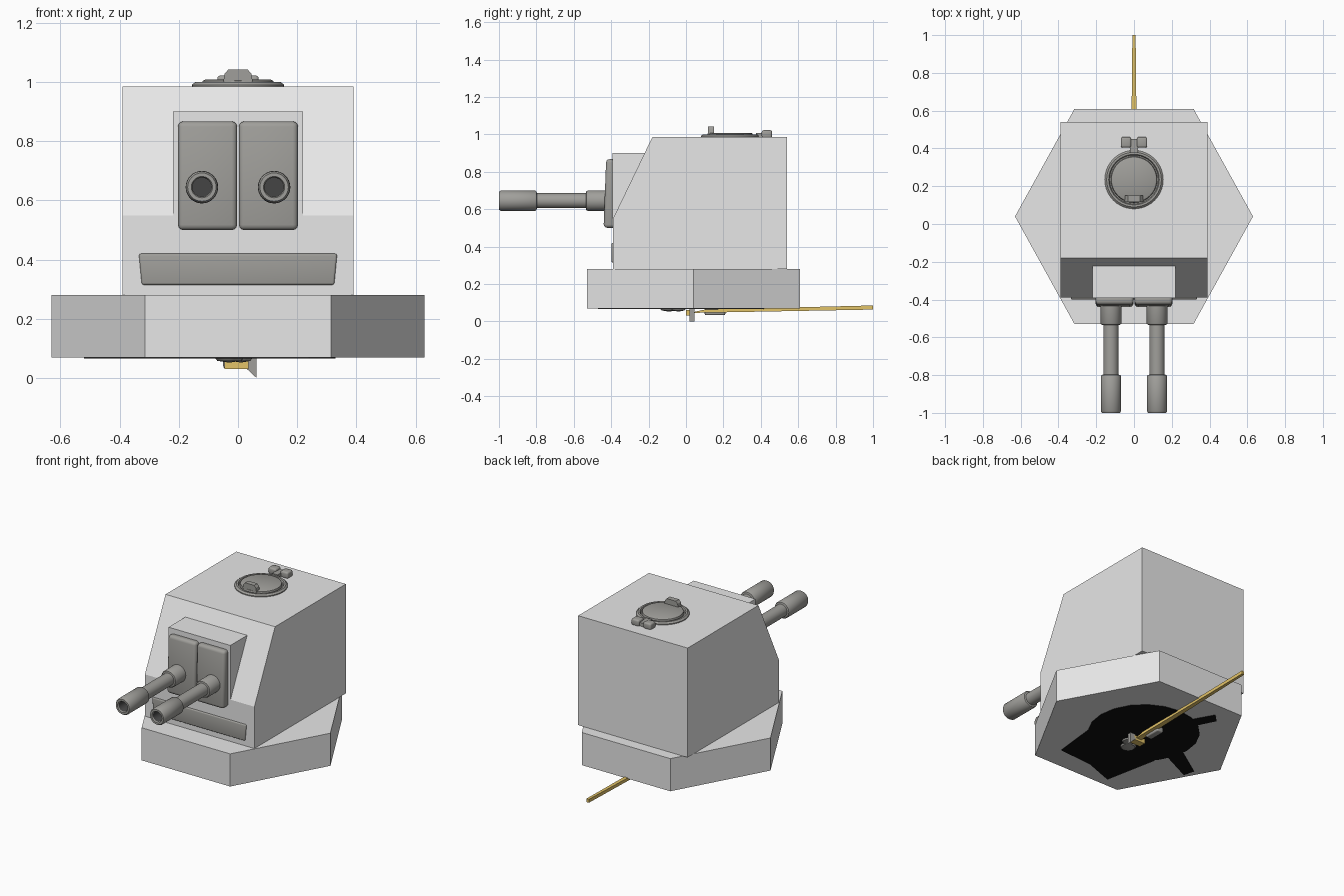
import bpy, bmesh, math
from mathutils import Vector

cube = bpy.data.objects.get("Cube")
if cube:
    bpy.data.objects.remove(cube, do_unlink=True)


def material(name, color):
    m = bpy.data.materials.new(name)
    m.use_nodes = True
    rgba = (*color, 1)
    m.diffuse_color = rgba
    for n in m.node_tree.nodes:
        if n.type == 'BSDF_PRINCIPLED':
            n.inputs["Base Color"].default_value = rgba
    return m


LIGHT = material("light_grey", (0.8, 0.8, 0.8))
STEEL = material("gun_grey", (0.35, 0.345, 0.325))
DARK = material("dark_bore", (0.06, 0.06, 0.06))
BLACK = material("black", (0.005, 0.005, 0.005))
GOLD = material("gold", (0.77, 0.55, 0.14))


def finish(name, bm, mat, smooth=False, bevel=0):
    bmesh.ops.recalc_face_normals(bm, faces=bm.faces)
    if bevel:
        bmesh.ops.bevel(bm, geom=bm.edges[:], offset=bevel, segments=3,
                        profile=0.5, affect='EDGES')
    me = bpy.data.meshes.new(name)
    bm.to_mesh(me)
    bm.free()
    me.materials.append(mat)
    ob = bpy.data.objects.new(name, me)
    bpy.context.collection.objects.link(ob)
    if smooth or bevel:
        bpy.ops.object.select_all(action='DESELECT')
        ob.select_set(True)
        bpy.context.view_layer.objects.active = ob
        bpy.ops.object.shade_smooth_by_angle(angle=math.radians(35))
    return ob


def prism(name, pts, axis, lo, hi, mat, bevel=0):
    """Extrude a 2D outline along an axis between lo and hi."""
    bm = bmesh.new()
    place = {'x': lambda a, b: (lo, a, b), 'y': lambda a, b: (a, lo, b),
             'z': lambda a, b: (a, b, lo)}[axis]
    face = bm.faces.new([bm.verts.new(place(a, b)) for a, b in pts])
    ext = bmesh.ops.extrude_face_region(bm, geom=[face])
    step = Vector([(hi - lo) * (axis == c) for c in 'xyz'])
    bmesh.ops.translate(bm, vec=step, verts=[v for v in ext['geom']
                                             if isinstance(v, bmesh.types.BMVert)])
    return finish(name, bm, mat, bevel=bevel)


def box(name, x, y, z, mat, bevel=0):
    pts = [(x[0], z[0]), (x[1], z[0]), (x[1], z[1]), (x[0], z[1])]
    return prism(name, pts, 'y', y[0], y[1], mat, bevel)


def lathe(name, pts, center, axis, mat, steps=32):
    """Spin a (radius, position) profile round the y or z axis."""
    bm = bmesh.new()
    c = Vector(center)
    along = Vector((0, 1, 0)) if axis == 'y' else Vector((0, 0, 1))
    vs = [bm.verts.new(c + Vector((r, 0, 0)) + along * h) for r, h in pts]
    es = [bm.edges.new(p) for p in zip(vs, vs[1:])]
    bmesh.ops.spin(bm, geom=vs + es, cent=c, axis=along,
                   angle=math.tau, steps=steps)
    bmesh.ops.remove_doubles(bm, verts=bm.verts, dist=1e-4)
    return finish(name, bm, mat, smooth=True)


# Hexagonal base
prism("hexagonal_base", [(0.63, 0.04), (0.315, 0.61), (-0.315, 0.61),
                         (-0.63, 0.04), (-0.315, -0.53), (0.315, -0.53)],
      'z', 0.07, 0.28, LIGHT)

# Turret housing with sloping front, and gun mount box
prism("turret_body", [(-0.39, 0.281), (0.54, 0.281), (0.54, 0.985),
                      (-0.18, 0.985), (-0.39, 0.55)], 'x', -0.39, 0.39, LIGHT)
prism("gun_mount", [(-0.392, 0.55), (-0.392, 0.9), (-0.2, 0.9), (-0.3, 0.55)],
      'x', -0.22, 0.22, LIGHT)

# Front panel
prism("front_panel", [(-0.325, 0.315), (0.325, 0.315), (0.335, 0.42), (-0.335, 0.42)],
      'y', -0.399, -0.37, STEEL, bevel=0.007)

# Paired gun plates and barrels
barrel = [(0, -0.40), (0.055, -0.40), (0.055, -0.525), (0.05, -0.533),
          (0.04, -0.535), (0.04, -0.797), (0.05, -0.8), (0.054, -0.806),
          (0.054, -0.99), (0.048, -1.0), (0.036, -1.0), (0.032, -0.993),
          (0.032, -0.85), (0, -0.85)]
for side, s in (("right", -1), ("left", 1)):
    lo, hi = sorted((s * 0.003, s * 0.203))
    plate = box(side + "_gun_plate", (lo, hi), (-0.44, -0.375), (0.5, 0.867),
                STEEL, bevel=0.018)
    for v in plate.data.vertices:
        if v.co.y < -0.4:
            v.co.y += 0.05 * max(0, v.co.z - 0.6)
    gun = lathe(side + "_barrel", barrel, (s * 0.122, 0, 0.645), 'y', STEEL)
    gun.data.materials.append(DARK)
    for p in gun.data.polygons:
        d = p.center - Vector((s * 0.122, p.center.y, 0.645))
        if d.length < 0.0325 and p.center.y < -0.84:
            p.material_index = 1

# Roof hatch with rim, lid, handle and hinge
lathe("hatch", [(0, 0.975), (0.155, 0.975), (0.155, 0.991), (0.145, 1.0),
                (0.134, 1.0), (0.129, 0.989), (0.123, 0.989), (0.12, 1.004),
                (0.112, 1.008), (0, 1.008)], (0, 0.235, 0), 'z', STEEL, 40)
prism("hatch_handle", [(-0.05, 1.0), (0.05, 1.0), (0.045, 1.028), (0.033, 1.042),
                       (-0.033, 1.042), (-0.045, 1.028)], 'y', 0.117, 0.15, STEEL)
for side, s in (("right", -1), ("left", 1)):
    lo, hi = sorted((s * 0.015, s * 0.07))
    box(side + "_hinge_knuckle", (lo, hi), (0.405, 0.46), (0.98, 1.022), STEEL, bevel=0.01)
box("hinge_link", (-0.02, 0.02), (0.375, 0.45), (0.98, 1.008), STEEL)

# Black patch under the base: disc with ragged arms
disc = [(0.33 * math.cos(i * math.tau / 20), 0.09 + 0.33 * math.sin(i * math.tau / 20))
        for i in range(20)]
prism("under_disc", disc, 'z', 0.066, 0.071, BLACK)
arms = {
    "under_front_wedge": [(0.27, -0.1), (0.24, -0.38), (0.0, -0.4), (-0.19, -0.47),
                          (-0.26, -0.12)],
    "under_side_arm": [(-0.28, 0.09), (-0.52, -0.07), (-0.5, -0.14), (-0.27, -0.03)],
    "under_rear_arm": [(-0.1, 0.36), (-0.19, 0.52), (-0.24, 0.47), (-0.17, 0.33)],
}
for name, pts in arms.items():
    prism(name, pts, 'z', 0.0665, 0.071, BLACK)

# Gold needle, tapering toward the rear
needle = prism("needle", [(0.02, 0.045), (1.0, 0.063), (1.0, 0.085), (0.1, 0.063)],
               'x', -0.019, 0.019, GOLD)
for v in needle.data.vertices:
    v.co.x *= 1 - 0.55 * max(0, v.co.y)
box("needle_guard", (-0.045, 0.035), (0.0, 0.045), (0.03, 0.06), GOLD)

# Small metal fittings beside the needle
box("under_block", (-0.05, -0.005), (0.1, 0.21), (0.033, 0.068), STEEL, bevel=0.008)
prism("under_fin", [(0.02, 0.04), (0.063, 0.0), (0.063, 0.07), (0.03, 0.07)],
      'y', 0.02, 0.045, STEEL)
for i, (x, y, r) in enumerate(((-0.03, -0.09, 0.05), (0.01, -0.04, 0.04))):
    lathe(f"under_knob_{i + 1}", [(0, 0.07), (r, 0.07), (r * 0.8, 0.058), (0, 0.052)],
          (x, y, 0), 'z', STEEL, 16)
